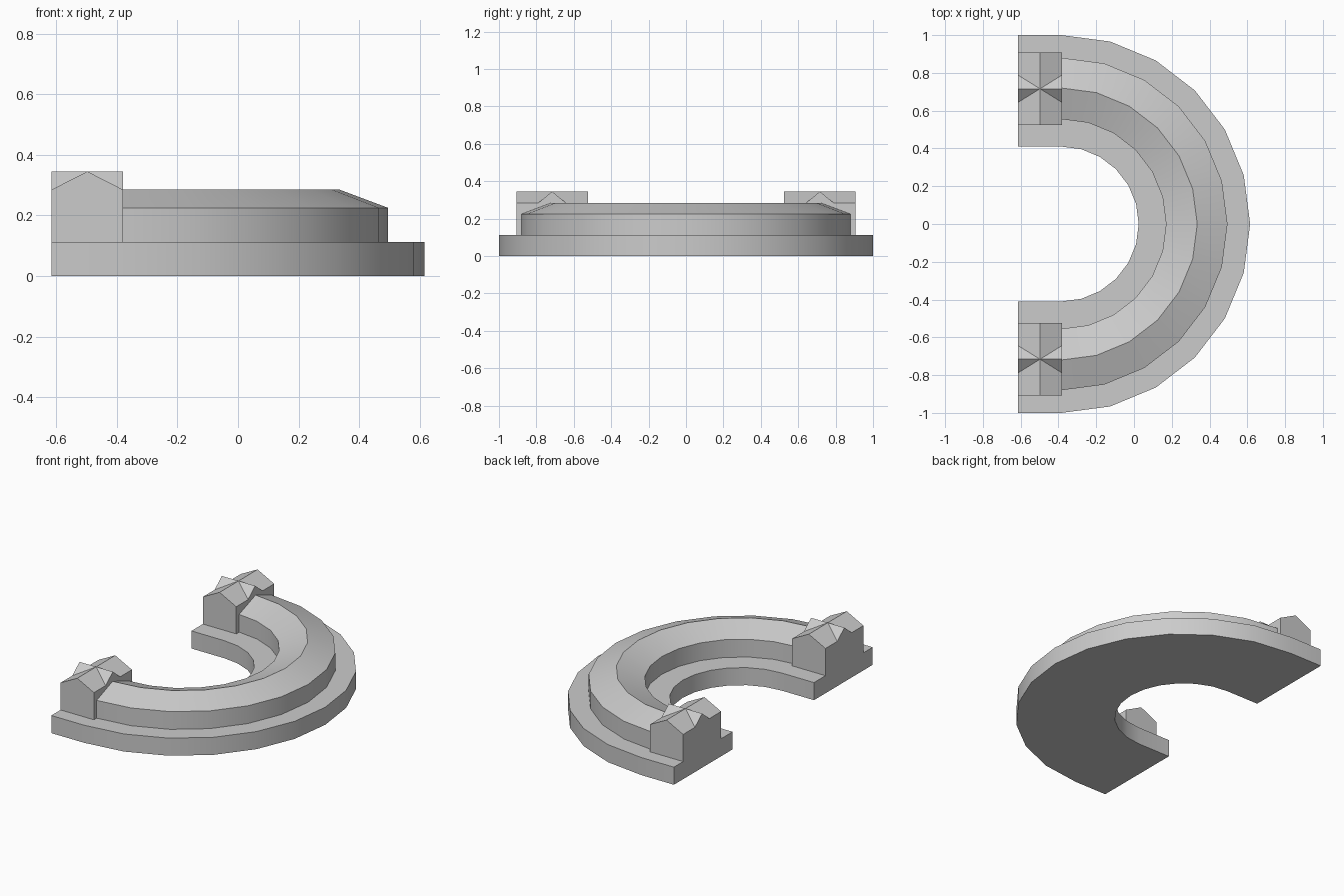
import bpy, bmesh
from math import sin, cos, radians

cube = bpy.data.objects.get("Cube")
if cube:
    bpy.data.objects.remove(cube, do_unlink=True)

stone = bpy.data.materials.new("stone_grey")
stone.use_nodes = True
GREY = (0.6, 0.6, 0.6, 1)
stone.diffuse_color = GREY
stone.node_tree.nodes["Principled BSDF"].inputs["Base Color"].default_value = GREY

END_X, ARC_X = -0.615, -0.385   # open end and centre of the arc


def finish(name, bm, smooth):
    bmesh.ops.recalc_face_normals(bm, faces=bm.faces)
    mesh = bpy.data.meshes.new(name)
    bm.to_mesh(mesh)
    bm.free()
    mesh.materials.append(stone)
    obj = bpy.data.objects.new(name, mesh)
    bpy.context.collection.objects.link(obj)
    if smooth:
        bpy.ops.object.select_all(action="DESELECT")
        obj.select_set(True)
        bpy.context.view_layer.objects.active = obj
        bpy.ops.object.shade_smooth_by_angle(angle=radians(30))
    return obj


def half_ring(name, profile, end_x):
    """Sweep a closed (radius, height) profile round a half circle with straight ends."""
    stations = [(end_x, -90)] + [(ARC_X, a) for a in range(-90, 91, 15)] + [(end_x, 90)]
    bm = bmesh.new()
    rings = [[bm.verts.new((x + r * cos(radians(a)), r * sin(radians(a)), z))
              for r, z in profile] for x, a in stations]
    n = len(profile)
    for a, b in zip(rings, rings[1:]):
        for i in range(n):
            j = (i + 1) % n
            bm.faces.new((a[i], a[j], b[j], b[i]))
    bm.faces.new(rings[0])
    bm.faces.new(rings[-1])
    return finish(name, bm, True)


def end_block(name, side):
    """Small block topped by two crossing gables."""
    x0, x1, y0, y1 = END_X, -0.38, 0.525, 0.907
    xm, ym, dormer = (x0 + x1) / 2, (y0 + y1) / 2, 0.073
    floor, eave, ridge = 0.11, 0.285, 0.345
    bm = bmesh.new()

    def face(*points):
        bm.faces.new([bm.verts.new((x, side * y, z)) for x, y, z in points])

    face((x0, y0, floor), (x1, y0, floor), (x1, y1, floor), (x0, y1, floor))
    peak = (xm, ym, ridge)
    # gable walls and the main roof slopes
    for y, valley in ((y0, ym - dormer), (y1, ym + dormer)):
        face((x0, y, floor), (x1, y, floor), (x1, y, eave), (xm, y, ridge), (x0, y, eave))
        for x in (x0, x1):
            face((x, y, eave), (xm, y, ridge), peak, (x, valley, eave))
    # side walls with the cross gable
    for x in (x0, x1):
        low, top, high = (x, ym - dormer, eave), (x, ym, ridge), (x, ym + dormer, eave)
        face((x, y0, floor), (x, y1, floor), (x, y1, eave), high, top, low, (x, y0, eave))
        face(low, top, peak)
        face(top, high, peak)
    bmesh.ops.remove_doubles(bm, verts=bm.verts, dist=0.0001)
    return finish(name, bm, False)


# Wide flat base
half_ring("base", [(0.41, 0), (1, 0), (1, 0.112), (0.41, 0.112)], END_X)
# Curved wall with a ridged top
half_ring("ridged_wall", [(0.555, 0.1), (0.88, 0.1), (0.88, 0.225),
                          (0.72, 0.285), (0.555, 0.225)], -0.45)
# Blocks at the two ends
end_block("right_end_block", -1)
end_block("left_end_block", 1)
